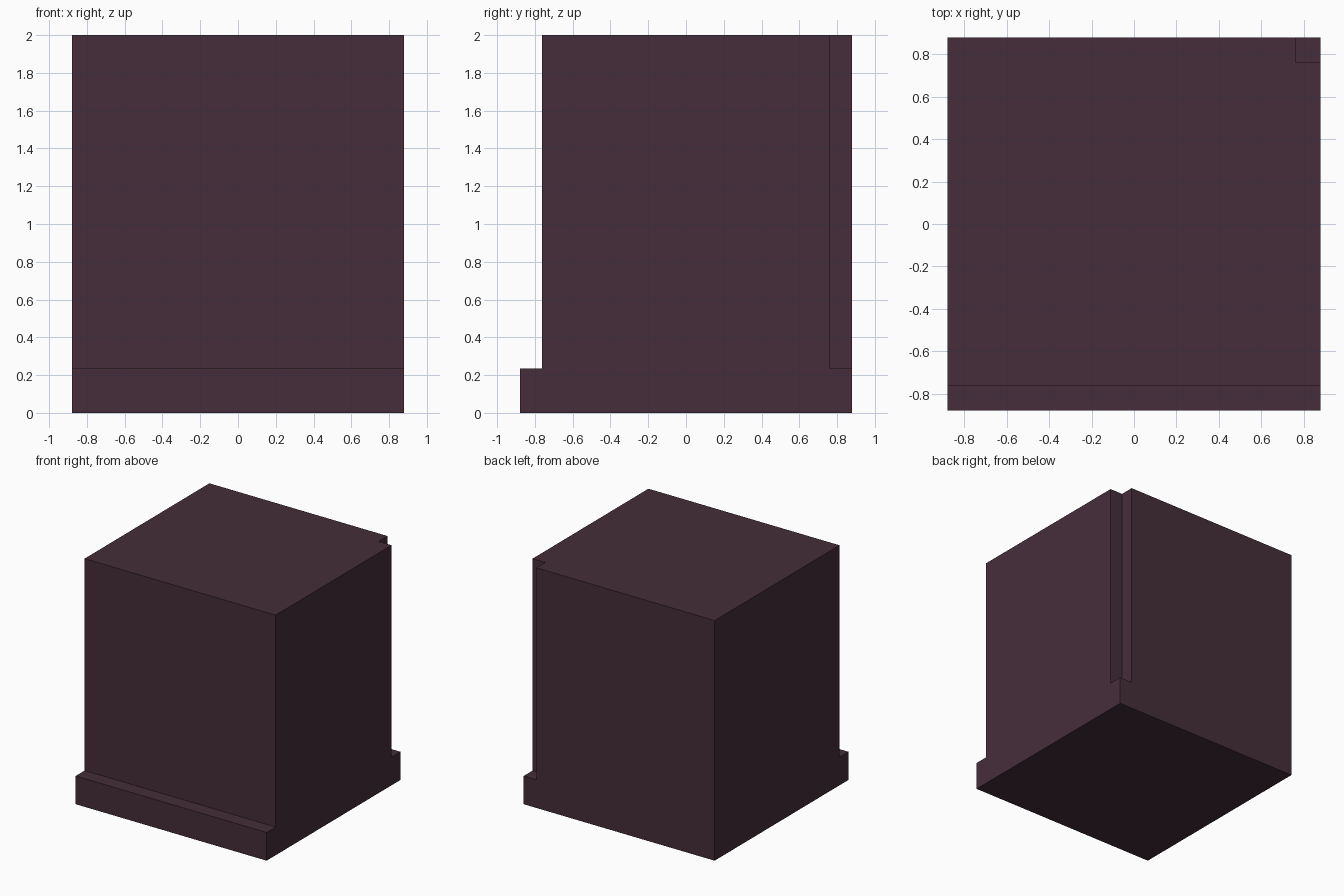
import bpy, bmesh

if "Cube" in bpy.data.objects:
    bpy.data.objects.remove(bpy.data.objects["Cube"])

# One flat colour for the whole block
mat = bpy.data.materials.new("dark plum")
mat.diffuse_color = (0.060, 0.027, 0.042, 1)
mat.use_nodes = True
mat.node_tree.nodes["Principled BSDF"].inputs["Base Color"].default_value = mat.diffuse_color

H, IN, STEP, TOP = 0.88, 0.762, 0.235, 2.0


def mark(name, bm):
    mesh = bpy.data.meshes.new(name)
    bmesh.ops.recalc_face_normals(bm, faces=bm.faces)
    bm.to_mesh(mesh)
    bm.free()
    mesh.materials.append(mat)
    obj = bpy.data.objects.new(name, mesh)
    bpy.context.collection.objects.link(obj)


# Body outline: set back at the front, square notch in the back right corner
bm = bmesh.new()
outline = [(-H, -IN), (H, -IN), (H, IN), (IN, IN), (IN, H), (-H, H)]
lower = bm.faces.new([bm.verts.new((x, y, STEP)) for x, y in outline])

# Raise the body to the top
up = bmesh.ops.extrude_face_region(bm, geom=[lower], use_keep_orig=True)
for v in up["geom"]:
    if isinstance(v, bmesh.types.BMVert):
        v.co.z = TOP
# The underside is replaced by the plinth's ledges
bm.faces.remove(lower)

# Plinth: front ledge, corner ledge, sides and base
def quad(*pts):
    bm.faces.new([bm.verts.new(p) for p in pts])


quad((-H, -H, STEP), (H, -H, STEP), (H, -IN, STEP), (-H, -IN, STEP))
quad((IN, IN, STEP), (H, IN, STEP), (H, H, STEP), (IN, H, STEP))
corners = [(-H, -H), (H, -H), (H, H), (-H, H)]
for a, b in zip(corners, corners[1:] + corners[:1]):
    quad((*a, 0), (*b, 0), (*b, STEP), (*a, STEP))
quad(*[(x, y, 0) for x, y in reversed(corners)])
bmesh.ops.remove_doubles(bm, verts=bm.verts, dist=1e-4)

# Join the flush side panels so no seam remains at the step
bmesh.ops.dissolve_limit(bm, angle_limit=0.01, verts=bm.verts, edges=bm.edges)
mark("notched_block", bm)
